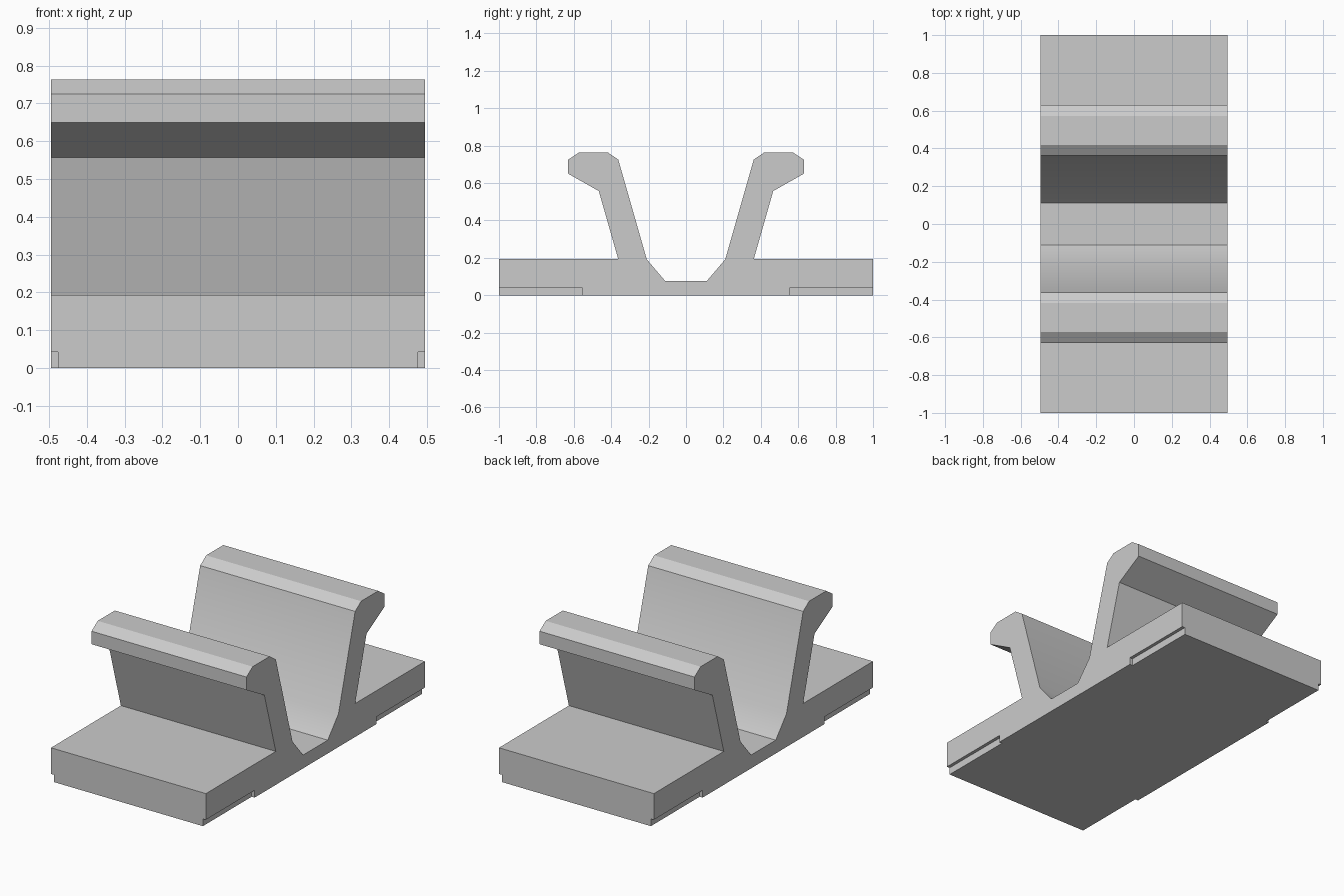
import bpy, bmesh, math

cube = bpy.data.objects.get("Cube")
if cube:
    bpy.data.objects.remove(cube, do_unlink=True)

grey = bpy.data.materials.new("light grey")
grey.use_nodes = True
colour = (0.6, 0.6, 0.6, 1)
grey.diffuse_color = colour
grey.node_tree.nodes["Principled BSDF"].inputs["Base Color"].default_value = colour

HALF_WIDTH = 0.495


def extrude_profile(name, points, x0, x1):
    """Sweep a (y, z) outline along x."""
    bm = bmesh.new()
    face = bm.faces.new([bm.verts.new((x0, y, z)) for y, z in points])
    swept = bmesh.ops.extrude_face_region(bm, geom=[face])["geom"]
    moved = [v for v in swept if isinstance(v, bmesh.types.BMVert)]
    bmesh.ops.translate(bm, verts=moved, vec=(x1 - x0, 0, 0))
    bmesh.ops.recalc_face_normals(bm, faces=bm.faces)
    mesh = bpy.data.meshes.new(name)
    bm.to_mesh(mesh)
    bm.free()
    mesh.materials.append(grey)
    obj = bpy.data.objects.new(name, mesh)
    bpy.context.collection.objects.link(obj)
    return obj


# Clip body: trough, leaning arm with hooked lip, and base flange
half = [(0.112, 0.077), (0.21, 0.192), (0.362, 0.725), (0.417, 0.763),
        (0.573, 0.763), (0.63, 0.725), (0.63, 0.65), (0.466, 0.557),
        (0.362, 0.193), (1, 0.193), (1, 0)]
outline = half + [(-y, z) for y, z in reversed(half)]
body = extrude_profile("clip_body", outline, -HALF_WIDTH, HALF_WIDTH)

# Shallow notches along the lower side edges at both ends
for sx in (-1, 1):
    for sy in (-1, 1):
        rect = [(sy * y, z) for y, z in
                ((0.555, -0.1), (1.1, -0.1), (1.1, 0.042), (0.555, 0.042))]
        cutter = extrude_profile("notch_cutter", rect, sx * 0.476, sx * 0.6)
        cutter.hide_render = True
        cut = body.modifiers.new("notch", "BOOLEAN")
        cut.operation = "DIFFERENCE"
        cut.solver = "EXACT"
        cut.object = cutter

# Bake the notches and drop the cutters
bpy.context.view_layer.update()
baked = bpy.data.meshes.new_from_object(
    body.evaluated_get(bpy.context.evaluated_depsgraph_get()))
body.modifiers.clear()
body.data = baked
for obj in [o for o in bpy.data.objects if o.name.startswith("notch_cutter")]:
    bpy.data.objects.remove(obj, do_unlink=True)

# Soften only the gentle bend in the trough
bpy.ops.object.select_all(action="DESELECT")
body.select_set(True)
bpy.context.view_layer.objects.active = body
bpy.ops.object.shade_smooth_by_angle(angle=math.radians(30))
